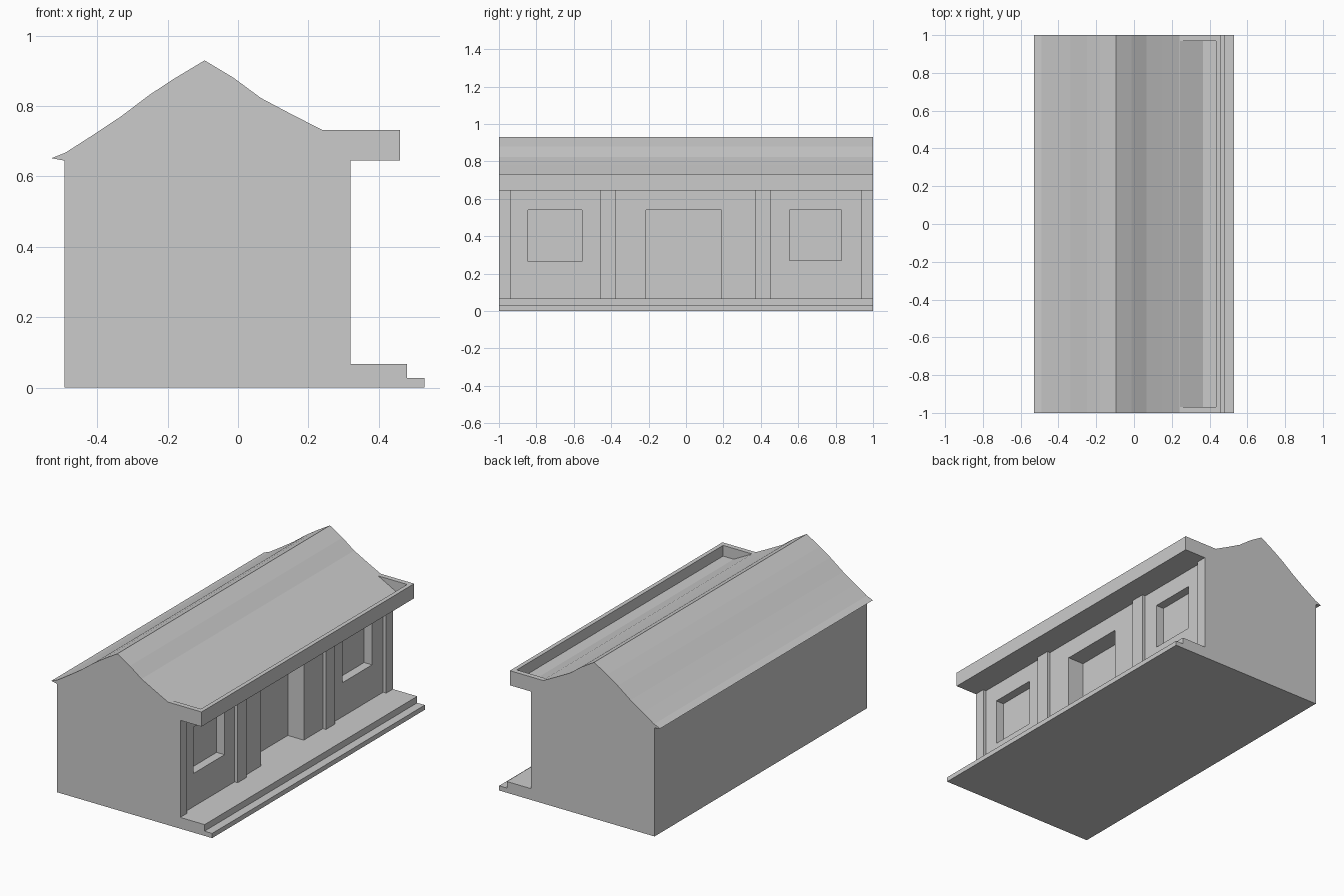
import bpy, bmesh

if "Cube" in bpy.data.objects:
    bpy.data.objects.remove(bpy.data.objects["Cube"])


def prism(name, profile, y0=-1.0, y1=1.0):
    """Extrude an (x, z) profile along y."""
    bm = bmesh.new()
    face = bm.faces.new([bm.verts.new((x, y0, z)) for x, z in profile])
    ext = bmesh.ops.extrude_face_region(bm, geom=[face])
    verts = [v for v in ext["geom"] if isinstance(v, bmesh.types.BMVert)]
    bmesh.ops.translate(bm, verts=verts, vec=(0, y1 - y0, 0))
    bmesh.ops.recalc_face_normals(bm, faces=bm.faces)
    mesh = bpy.data.meshes.new(name)
    bm.to_mesh(mesh)
    bm.free()
    obj = bpy.data.objects.new(name, mesh)
    bpy.context.collection.objects.link(obj)
    return obj


def box(name, x0, x1, y0, y1, z0, z1):
    return prism(name, [(x0, z0), (x1, z0), (x1, z1), (x0, z1)], y0, y1)


def cut(target, cutter):
    mod = target.modifiers.new(cutter.name, 'BOOLEAN')
    mod.operation = 'DIFFERENCE'
    mod.solver = 'EXACT'
    mod.object = cutter
    cutter.hide_render = True
    cutter.hide_set(True)


BASE, EAVE, WALL = 0.067, 0.645, 0.30

# Floor platform with a lower front step
prism("platform", [(-0.493, 0), (0.53, 0), (0.53, 0.028), (0.48, 0.028),
                   (0.48, BASE), (-0.493, BASE)])

# Walls with recessed windows and doorway
walls = box("walls", -0.493, WALL, -1, 1, BASE, EAVE)
openings = [("window_left", -0.845, -0.555, 0.265, 0.54, 0.052),
            ("doorway", -0.213, 0.19, 0.0, 0.54, 0.105),
            ("window_right", 0.553, 0.832, 0.27, 0.54, 0.052)]
for name, y0, y1, z0, z1, depth in openings:
    cut(walls, box(name + "_cutter", WALL - depth, 0.4, y0, y1, z0, z1))

# Pilasters on the facade
for i, (y0, y1) in enumerate([(-1, -0.935), (-0.46, -0.375),
                              (0.37, 0.455), (0.937, 1)]):
    box(f"pilaster_{i + 1}", WALL, 0.32, y0, y1, BASE, EAVE)

# Curved gable roof ending in the front parapet
roof = prism("roof", [(-0.493, EAVE), (-0.53, 0.652), (-0.49, 0.668),
                      (-0.415, 0.716), (-0.335, 0.769), (-0.25, 0.833),
                      (-0.18, 0.879), (-0.095, 0.93), (-0.012, 0.88),
                      (0.065, 0.823), (0.15, 0.778), (0.24, 0.732),
                      (0.46, 0.732), (0.46, EAVE)])

# Sunken gutter behind the parapet
cut(roof, prism("gutter_cutter", [(0.2, 0.755), (0.365, 0.668), (0.435, 0.668),
                                  (0.435, 0.85), (0.2, 0.85)], -0.97, 0.97))
